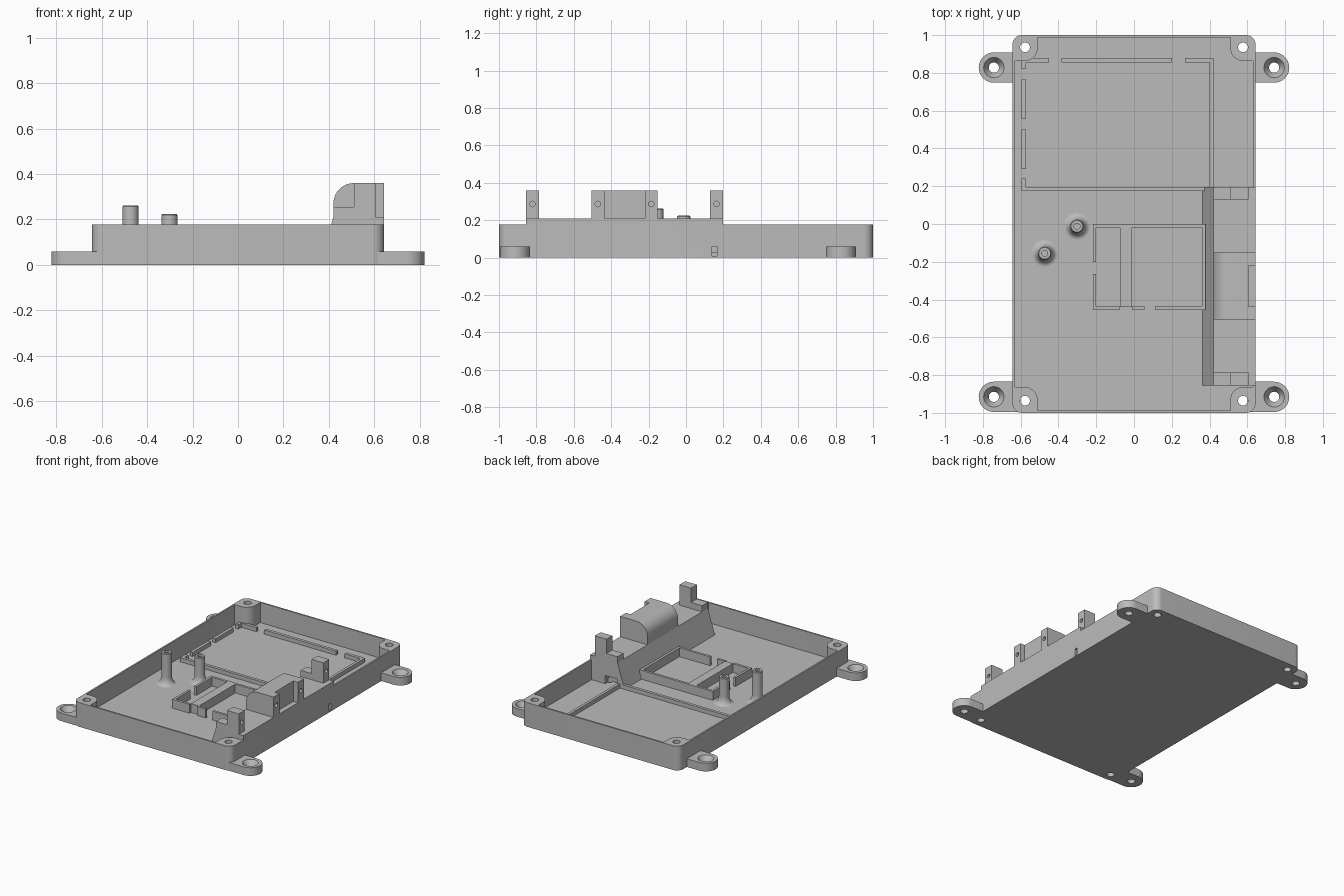
import bpy, bmesh, math
from mathutils import Vector

if "Cube" in bpy.data.objects:
    bpy.data.objects.remove(bpy.data.objects["Cube"], do_unlink=True)

grey = bpy.data.materials.new("plain grey")
grey.use_nodes = True
grey.diffuse_color = (0.5, 0.5, 0.5, 1)
grey.node_tree.nodes["Principled BSDF"].inputs["Base Color"].default_value = (0.5, 0.5, 0.5, 1)

W, H, FLOOR, WALL = 0.643, 0.178, 0.03, 0.012
parts = []


def finish(name, bm, keep=True):
    bmesh.ops.recalc_face_normals(bm, faces=bm.faces)
    mesh = bpy.data.meshes.new(name)
    bm.to_mesh(mesh)
    bm.free()
    obj = bpy.data.objects.new(name, mesh)
    bpy.context.collection.objects.link(obj)
    mesh.materials.append(grey)
    if keep:
        parts.append(obj)
    else:
        obj.hide_render = True
    return obj


def prism(name, points, direction, keep=True):
    """Extrude a flat outline of 3D points along a direction."""
    bm = bmesh.new()
    face = bm.faces.new([bm.verts.new(p) for p in points])
    out = bmesh.ops.extrude_face_region(bm, geom=[face])
    moved = [g for g in out["geom"] if isinstance(g, bmesh.types.BMVert)]
    bmesh.ops.translate(bm, verts=moved, vec=Vector(direction))
    return finish(name, bm, keep)


def outline(a0, a1, b0, b1, radii=(0, 0, 0, 0), steps=10):
    """Rectangle with one radius per corner, counter-clockwise from low-low."""
    corners = [(a0, b0, 1, 1), (a1, b0, -1, 1), (a1, b1, -1, -1), (a0, b1, 1, -1)]
    pts = []
    for i, ((a, b, sa, sb), r) in enumerate(zip(corners, radii)):
        if r == 0:
            pts.append((a, b))
            continue
        for k in range(steps + 1):
            t = math.pi + (i + k / steps) * math.pi / 2
            pts.append((a + sa * r + r * math.cos(t), b + sb * r + r * math.sin(t)))
    return pts


def slab(name, x0, x1, y0, y1, z0, z1, radii=(0, 0, 0, 0), keep=True):
    pts = [(a, b, z0) for a, b in outline(x0, x1, y0, y1, radii)]
    return prism(name, pts, (0, 0, z1 - z0), keep)


def lathe(name, profile, x, y, keep=True, steps=32):
    bm = bmesh.new()
    vs = [bm.verts.new((x + r, y, z)) for r, z in profile]
    es = [bm.edges.new(pair) for pair in zip(vs, vs[1:])]
    bmesh.ops.spin(bm, geom=vs + es, cent=(x, y, 0), axis=(0, 0, 1),
                   angle=2 * math.pi, steps=steps)
    bmesh.ops.remove_doubles(bm, verts=bm.verts, dist=1e-5)
    return finish(name, bm, keep)


def cut(obj, *cutters):
    bpy.context.view_layer.objects.active = obj
    for c in cutters:
        mod = obj.modifiers.new("cut", "BOOLEAN")
        mod.operation, mod.solver, mod.object = "DIFFERENCE", "EXACT", c
        bpy.ops.object.modifier_apply(modifier=mod.name)


def discard(*cutters):
    for c in cutters:
        bpy.data.objects.remove(c, do_unlink=True)


# Tray with thin walls
tray = slab("tray", -W, W, -1, 1, 0, H, [0.05] * 4)
cavity = slab("cavity_cutter", -W + WALL, W - WALL, -1 + WALL, 1 - WALL, FLOOR, 1, [0.038] * 4, False)
cut(tray, cavity)

# Corner posts with screw holes, and mounting lugs with countersunk holes
for sx, side in ((-1, "right"), (1, "left")):
    for sy, end in ((-1, "front"), (1, "back")):
        xs = sorted((sx * 0.51, sx * (W - 0.003)))
        ys = sorted((sy * 0.862, sy * 0.997))
        radii = [0.047 if (a, b) == (sx, sy) else 0.07 if (a, b) == (-sx, -sy) else 0
                 for a, b in ((-1, -1), (1, -1), (1, 1), (-1, 1))]
        post = slab(f"{end}_{side}_corner_post", *xs, *ys, 0.01, H, radii)
        hole = lathe("hole_cutter", [(0, -0.1), (0.026, -0.1), (0.026, 0.4), (0, 0.4)],
                     sx * 0.577, sy * 0.935, False)
        cut(tray, hole)
        cut(post, hole)

        ly = 0.828 if sy > 0 else -0.915
        lx = sorted((sx * 0.60, sx * 0.822))
        r = 0.08
        lug = slab(f"{end}_{side}_lug", *lx, ly - r, ly + r, 0, 0.06,
                   [0, r, r, 0] if sx > 0 else [r, 0, 0, r])
        sink = lathe("sink_cutter", [(0, -0.1), (0.027, -0.1), (0.027, 0.018), (0.054, 0.06),
                                     (0.054, 0.1), (0, 0.1)], sx * 0.742, ly, False)
        cut(lug, sink, cavity)
        discard(hole, sink)
discard(cavity)

# Raised side block with a sloping inner face
section = [(0.36, 0.02), (0.42, 0.21), (W, 0.21), (W, 0.02)]
block = prism("side_block", [(x, -0.855, z) for x, z in section], (0, 1.052, 0))
tunnel = slab("tunnel_cutter", 0.42, 0.52, 0.14, 0.3, FLOOR, 0.09, keep=False)
slot = slab("slot_cutter", 0.5, 0.7, 0.14, 0.165, 0.008, 0.06, keep=False)
cut(block, tunnel, slot)
cut(tray, slot)
discard(tunnel, slot)

# Rounded hump in the middle of the block
hump_outline = outline(0.42, 0.605, 0.2, 0.36, (0, 0, 0, 0.09))
prism("hump", [(x, -0.505, z) for x, z in hump_outline], (0, 0.353, 0))


def drill(obj, y):
    bit = prism("drill_cutter", [(0.56, y + 0.015 * math.cos(t * math.pi / 8),
                                  0.287 + 0.015 * math.sin(t * math.pi / 8)) for t in range(16)],
                (0.2, 0, 0), False)
    cut(obj, bit)
    discard(bit)


# Drilled ears on the hump and stepped tabs at the block ends
for name, y0, y1 in (("front_ear", -0.505, -0.437), ("back_ear", -0.22, -0.152)):
    drill(slab(name, 0.55, W, y0, y1, 0.2, 0.36), (y0 + y1) / 2)
tab = [(0.42, 0.2), (0.605, 0.2), (0.605, 0.36), (0.51, 0.36), (0.51, 0.255), (0.42, 0.255)]
for name, y0, y1 in (("front_tab", -0.855, -0.787), ("back_tab", 0.129, 0.197)):
    drill(prism(name, [(x, y0, z) for x, z in tab], (0, y1 - y0, 0)), (y0 + y1) / 2)

# Low broken rails framing the rear bay
RAIL = FLOOR + 0.03
for i, (a, b) in enumerate(((0.18, 0.24), (0.29, 0.50), (0.555, 0.765), (0.82, 0.878))):
    slab(f"bay_side_rail_{i}", -0.595, -0.572, a, b, 0.02, RAIL)
for i, (a, b) in enumerate(((-0.595, -0.45), (-0.385, 0.2), (0.27, 0.42))):
    slab(f"bay_back_rail_{i}", a, b, 0.855, 0.878, 0.02, RAIL)
slab("bay_inner_rail", 0.4, 0.42, 0.19, 0.878, 0.02, RAIL)
slab("bay_front_rail", -0.595, 0.4, 0.175, 0.197, 0.02, RAIL)

# Holder frame with gaps and a cross bar
TOP, T = FLOOR + 0.065, 0.018
slab("holder_back_wall", -0.218, 0.378, -T, 0, 0.02, TOP)
slab("holder_inner_wall", 0.378 - T, 0.378, -0.455, 0, 0.02, TOP)
slab("holder_cross_bar", -0.075, -0.01, -0.44, -0.005, 0.02, TOP)
for i, (a, b) in enumerate(((-0.455, -0.265), (-0.2, 0))):
    slab(f"holder_side_wall_{i}", -0.218, -0.218 + T, a, b, 0.02, TOP)
for i, (a, b) in enumerate(((-0.218, -0.075), (-0.01, 0.055), (0.11, 0.378))):
    slab(f"holder_front_wall_{i}", a, b, -0.455, -0.455 + T, 0.02, TOP)

# Standoffs with flared feet and pilot holes
for name, x, y, h in (("tall_standoff", -0.473, -0.155, 0.262), ("short_standoff", -0.302, -0.012, 0.225)):
    flare = [(0.07 - 0.035 * math.sin(a), FLOOR + 0.06 * (1 - math.cos(a)))
             for a in (k * math.pi / 16 for k in range(9))]
    lathe(name, [(0, 0.02), (0.07, 0.02)] + flare +
          [(0.035, h - 0.005), (0.031, h), (0.016, h), (0.016, h - 0.08), (0, h - 0.08)], x, y)

# Smooth the curved faces, keep edges sharp
bpy.ops.object.select_all(action="DESELECT")
for obj in parts:
    obj.select_set(True)
bpy.context.view_layer.objects.active = tray
bpy.ops.object.shade_smooth_by_angle(angle=math.radians(30))
